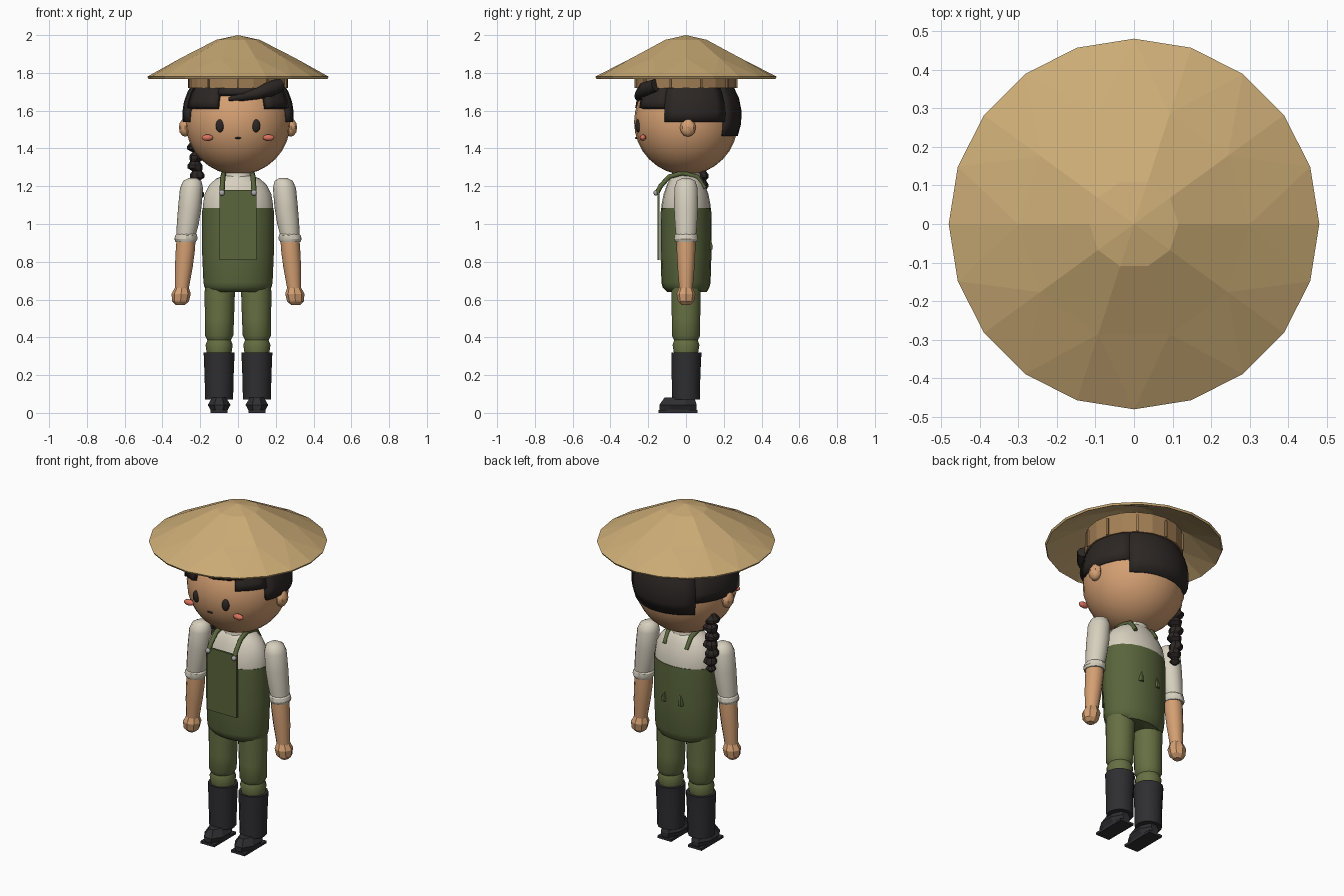
import bpy, math
from math import sin, cos, pi, sqrt, radians

if "Cube" in bpy.data.objects:
    bpy.data.objects.remove(bpy.data.objects["Cube"])

MATS = {}
COL = dict(straw=(.60, .41, .18), wood=(.36, .21, .09), skin=(.66, .35, .17), hair=(.025, .02, .018),
           green=(.10, .13, .045), pants=(.13, .16, .055), shirt=(.68, .63, .52),
           boot=(.028, .028, .032), blush=(.68, .17, .11), metal=(.4, .4, .42))


def finish(ob, col, smooth=None):
    if col not in MATS:
        MATS[col] = bpy.data.materials.new(col)
        MATS[col].diffuse_color = (*COL[col], 1)
    ob.data.materials.append(MATS[col])
    if smooth:
        ob.data.shade_smooth()
        ob.data.set_sharp_from_angle(angle=radians(smooth))
    return ob


def mesh(name, verts, faces, col, smooth=None):
    me = bpy.data.meshes.new(name)
    me.from_pydata(verts, [], faces)
    ob = bpy.data.objects.new(name, me)
    bpy.context.collection.objects.link(ob)
    return finish(ob, col, smooth)


def solidify(ob, t):
    m = ob.modifiers.new("thickness", 'SOLIDIFY')
    m.thickness, m.offset = t, -1


def tube(name, rings, n, col, smooth=50, caps=True, turn=0):
    """Stack of horizontal rings (cx, cy, z, rx, ry)."""
    v = [(cx + rx * cos(2 * pi * i / n + turn), cy + ry * sin(2 * pi * i / n + turn), z)
         for cx, cy, z, rx, ry in rings for i in range(n)]
    f = [(k * n + i, k * n + (i + 1) % n, (k + 1) * n + (i + 1) % n, (k + 1) * n + i)
         for k in range(len(rings) - 1) for i in range(n)]
    if caps:
        f += [tuple(reversed(range(n))), tuple(range(len(v) - n, len(v)))]
    return mesh(name, v, f, col, smooth)


def ball(name, loc, size, col, seg=12, rings=8, smooth=60):
    bpy.ops.mesh.primitive_uv_sphere_add(segments=seg, ring_count=rings, radius=1, location=loc)
    ob = bpy.context.object
    ob.name, ob.scale = name, size
    return finish(ob, col, smooth)


def box(name, loc, size, col, rot=(0, 0, 0)):
    bpy.ops.mesh.primitive_cube_add(size=1, location=loc, rotation=rot)
    ob = bpy.context.object
    ob.name, ob.scale = name, size
    return finish(ob, col)


def strand(name, pts, col, res=2):
    """Round curve through (x, y, z, radius)."""
    cu = bpy.data.curves.new(name, 'CURVE')
    cu.dimensions, cu.bevel_depth, cu.bevel_resolution, cu.use_fill_caps = '3D', 1, res, True
    sp = cu.splines.new('POLY')
    sp.points.add(len(pts) - 1)
    for p, (x, y, z, r) in zip(sp.points, pts):
        p.co, p.radius = (x, y, z, 1), r
    ob = bpy.data.objects.new(name, cu)
    bpy.context.collection.objects.link(ob)
    ob.data.materials.append(MATS[col])
    return ob


# Straw hat: 20-sided rim narrowing to 10-sided facets and a point
def ring(n, r, z):
    return [(r * cos(2 * pi * i / n), r * sin(2 * pi * i / n), z) for i in range(n)]

hv = ring(20, .48, 1.78) + ring(10, .30, 1.88) + ring(10, .115, 1.975) + [(0, 0, 2)]
hf = []
for i in range(10):
    j, a = (i + 1) % 10, 2 * i
    b, c = a + 1, (a + 2) % 20
    hf += [(a, b, 20 + i), (b, 20 + j, 20 + i), (b, c, 20 + j),
           (20 + i, 20 + j, 30 + i), (20 + j, 30 + j, 30 + i), (30 + i, 30 + j, 40)]
solidify(mesh("hat", hv, hf, 'straw'), .013)

# Hat inner band with slats
solidify(tube("hat_band", [(0, 0, 1.72, .265, .265), (0, 0, 1.84, .265, .265)], 20, 'wood', None, False), .015)
for i in range(10):
    a = 2 * pi * (i + .5) / 10
    box("hat_slat", (.267 * cos(a), .267 * sin(a), 1.77), (.012, .012, .1), 'wood', (0, 0, a))

# Head and face
ball("head", (0, 0, 1.54), (.278, .275, .28), 'skin', 24, 16)
ball("mouth", (0, -.262, 1.455), (.018, .008, .005), 'hair', 8, 6)
for s in (-1, 1):
    ball("ear", (s * .28, .01, 1.51), (.033, .042, .048), 'skin', 8, 6, 40)
    ball("eye", (s * .095, -.252, 1.52), (.023, .017, .035), 'hair')
    ball("cheek", (s * .162, -.228, 1.457), (.032, .017, .017), 'blush', 10, 6)


# Hair: stepped shell cut to three lengths, angles measured from the back
def hair_patch(name, a0, a1, z0, seg):
    zs = [z0 + (1.80 - z0) * k / 5 for k in range(6)]
    v = []
    for z in zs:
        r = sqrt(.295 ** 2 - (z - 1.575) ** 2)
        for i in range(seg + 1):
            a = radians(a0 + (a1 - a0) * i / seg)
            v.append((-r * sin(a), r * cos(a), z))
    w = seg + 1
    f = [(k * w + i, k * w + i + 1, k * w + w + i + 1, k * w + w + i) for k in range(5) for i in range(seg)]
    solidify(mesh(name, v, f, 'hair', 50), .03)

hair_patch("hair_back", -45, 45, 1.465, 8)
hair_patch("hair_side", 45, 113, 1.54, 6)
hair_patch("hair_side", -113, -45, 1.54, 6)
hair_patch("hair_temple", 113, 157, 1.615, 4)
hair_patch("hair_temple", -148, -113, 1.615, 4)
hair_patch("hair_fringe", 157, 212, 1.69, 5)
strand("hair_sweep", [(-.05, -.245, 1.66, .008), (.02, -.25, 1.675, .024), (.1, -.24, 1.69, .03),
                      (.17, -.215, 1.715, .04), (.22, -.16, 1.735, .035)], 'hair')

# Braid
br = [(-.21, .08, 1.46, .03, .03)]
for k in range(6):
    z, r = 1.43 - k * .05, .042 - k * .001
    x = -.222 + (.006 if k % 2 else -.006)
    br += [(x, .08, z, .026, .026), (x, .08, z - .018, r, r), (x, .08, z - .034, r, r)]
br += [(-.22, .08, 1.13, .018, .018), (-.22, .08, 1.11, .03, .03), (-.22, .08, 1.09, .008, .008)]
tube("braid", br, 8, 'hair', 30)

# Shirt, collar and overalls body
tube("shirt", [(0, 0, 1.05, .186, .13), (0, 0, 1.10, .186, .13), (0, 0, 1.16, .176, .118),
               (0, 0, 1.21, .15, .1), (0, 0, 1.24, .115, .085), (0, 0, 1.26, .07, .07)], 20, 'shirt')
tube("collar", [(0, 0, 1.20, .09, .085), (0, 0, 1.27, .075, .075)], 16, 'shirt')
tube("overalls_body", [(0, .005, .64, .155, .105), (0, 0, .665, .178, .124), (0, 0, .69, .183, .13),
                       (0, 0, .85, .19, .135), (0, 0, 1.03, .19, .135), (0, 0, 1.085, .189, .133)],
     20, 'green', 55)
box("bib", (0, -.146, .995), (.195, .012, .37), 'green')

for s in (-1, 1):
    # Straps, buttons and back tabs
    strand("strap", [(s * .085, -.153, 1.165, .014), (s * .083, -.135, 1.20, .014), (s * .08, -.09, 1.25, .014),
                     (s * .075, -.02, 1.27, .014), (s * .075, .06, 1.25, .014), (s * .072, .1, 1.19, .012)],
           'green', 1)
    ball("button", (s * .085, -.16, 1.165), (.015, .012, .015), 'metal', 8, 6)
    tube("back_tab", [(s * .055, .125, .865, .016, .018), (s * .055, .128, .88, .016, .016),
                      (s * .052, .125, .925, .004, .006)], 6, 'green', 30)

    # Sleeve with rolled cuff
    tube("sleeve", [(s * .24, 0, 1.243, .022, .022), (s * .242, 0, 1.228, .048, .05), (s * .246, 0, 1.19, .061, .063),
                    (s * .255, 0, 1.09, .062, .065), (s * .266, 0, 1.0, .058, .06), (s * .274, 0, .945, .052, .055)],
         14, 'shirt', 60)
    tube("sleeve_cuff", [(s * .277, 0, .905, .054, .057), (s * .276, 0, .92, .061, .063),
                         (s * .274, 0, .94, .058, .06), (s * .272, 0, .952, .048, .05)], 12, 'shirt', 30)

    # Forearm and faceted hand
    tube("forearm", [(s * .273, 0, .96, .049, .048), (s * .278, 0, .87, .051, .05), (s * .287, 0, .77, .047, .045),
                     (s * .297, 0, .66, .037, .036)], 12, 'skin')
    tube("hand", [(s * .305, 0, .57, .022, .022), (s * .304, 0, .59, .044, .042), (s * .301, 0, .63, .051, .05),
                  (s * .297, 0, .665, .036, .036)], 8, 'skin', 20)

    # Trouser leg with gathered knee cuff
    tube("trouser_leg", [(s * .1, 0, .32, .066, .066), (s * .1, 0, .36, .072, .073), (s * .1, 0, .385, .062, .064),
                         (s * .1, 0, .41, .075, .077), (s * .098, 0, .5, .077, .077), (s * .097, 0, .62, .08, .08),
                         (s * .095, 0, .68, .08, .08)], 14, 'pants', 40)

    # Boot shaft, chamfered foot and sole
    tube("boot_shaft", [(s * .1, 0, .07, .074, .073), (s * .1, 0, .2, .077, .076), (s * .1, .002, .32, .082, .08)],
         12, 'boot', 50)
    tube("boot_foot", [(s * .1, -.042, .002, .046, .1), (s * .1, -.042, .018, .05, .106),
                       (s * .1, -.042, .042, .065, .107), (s * .1, -.035, .082, .04, .085)],
         8, 'boot', 15, turn=pi / 8)
    box("boot_sole", (s * .1, -.042, .007), (.09, .205, .014), 'boot')

for m in bpy.data.materials:
    if m.users and not m.is_grease_pencil:
        m.use_nodes = True
        m.node_tree.nodes["Principled BSDF"].inputs["Base Color"].default_value = m.diffuse_color
